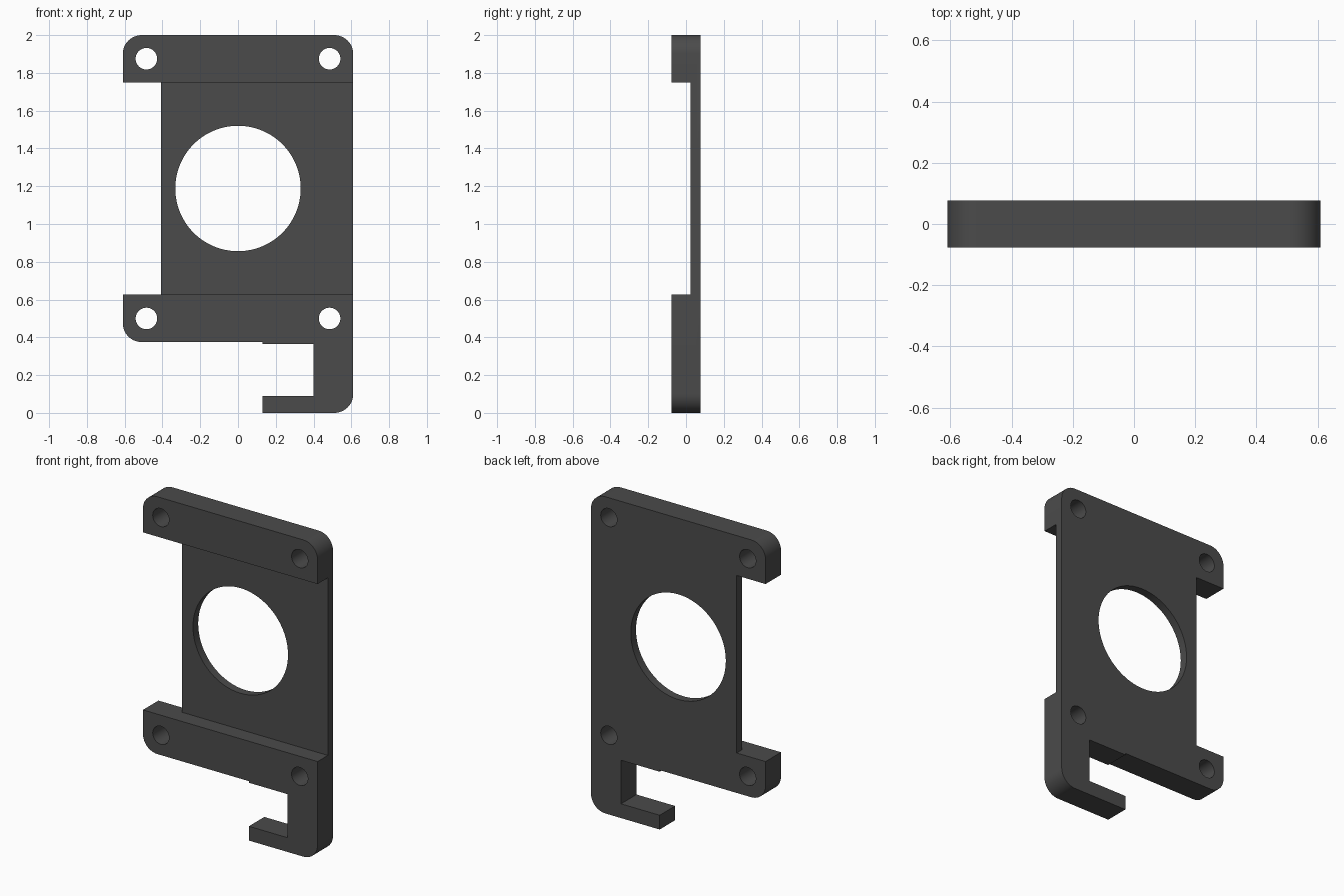
import bpy, bmesh, math

if "Cube" in bpy.data.objects:
    bpy.data.objects.remove(bpy.data.objects["Cube"])

FRONT, BACK, RECESS = -0.077, 0.077, 0.025
R = 0.1  # outer corner radius


def prism(name, pts, y0, y1):
    """Extrude an (x, z) outline from y0 to y1."""
    bm = bmesh.new()
    face = bm.faces.new([bm.verts.new((x, y0, z)) for x, z in pts])
    ext = bmesh.ops.extrude_face_region(bm, geom=[face])["geom"]
    bmesh.ops.translate(bm, vec=(0, y1 - y0, 0),
                        verts=[v for v in ext if isinstance(v, bmesh.types.BMVert)])
    bmesh.ops.recalc_face_normals(bm, faces=bm.faces)
    mesh = bpy.data.meshes.new(name)
    bm.to_mesh(mesh)
    bm.free()
    obj = bpy.data.objects.new(name, mesh)
    bpy.context.collection.objects.link(obj)
    return obj


def arc(cx, cz, r, a0, a1, n=12):
    steps = [math.radians(a0 + (a1 - a0) * i / n) for i in range(n + 1)]
    return [(cx + r * math.cos(a), cz + r * math.sin(a)) for a in steps]


def circle(cx, cz, r, n=64):
    return arc(cx, cz, r, 0, 360, n)[:-1]


# Bracket outline: side notch on the left, hooked arm at the bottom right
outline = (
    arc(0.61 - R, 2 - R, R, 90, 0)
    + arc(0.61 - R, R, R, 0, -90)
    + [(0.13, 0), (0.13, 0.09), (0.40, 0.09), (0.40, 0.365), (0.13, 0.365), (0.13, 0.375)]
    + arc(-0.61 + R, 0.375 + R, R, 270, 180)
    + [(-0.61, 0.627), (-0.408, 0.627), (-0.408, 1.748), (-0.61, 1.748)]
    + arc(-0.61 + R, 2 - R, R, 180, 90)
)
bracket = prism("bracket", outline, FRONT, BACK)

# Cutters: front recess, central opening, four screw holes
cutters = [
    prism("recess_cutter", [(-1, 0.627), (1, 0.627), (1, 1.748), (-1, 1.748)], -0.3, RECESS),
    prism("opening_cutter", circle(0, 1.188, 0.332, 96), -0.3, 0.3),
]
for x in (-0.485, 0.485):
    for z in (0.5, 1.875):
        cutters.append(prism("screw_hole_cutter", circle(x, z, 0.057, 48), -0.3, 0.3))

for cutter in cutters:
    cutter.hide_render = True
    cutter.hide_set(True)
    mod = bracket.modifiers.new(cutter.name, "BOOLEAN")
    mod.operation = "DIFFERENCE"
    mod.solver = "EXACT"
    mod.object = cutter

# Bake the cuts and remove the helpers
bpy.context.view_layer.update()
deps = bpy.context.evaluated_depsgraph_get()
mesh = bpy.data.meshes.new_from_object(bracket.evaluated_get(deps))
bracket.modifiers.clear()
bracket.data = mesh
for cutter in cutters:
    bpy.data.objects.remove(cutter)

# Dark grey plastic
mat = bpy.data.materials.new("dark grey")
mat.diffuse_color = (0.07, 0.07, 0.07, 1)
mat.use_nodes = True
mat.node_tree.nodes["Principled BSDF"].inputs["Base Color"].default_value = mat.diffuse_color
mesh.materials.clear()
mesh.materials.append(mat)

bpy.context.view_layer.objects.active = bracket
bracket.select_set(True)
bpy.ops.object.shade_smooth_by_angle(angle=math.radians(30))
